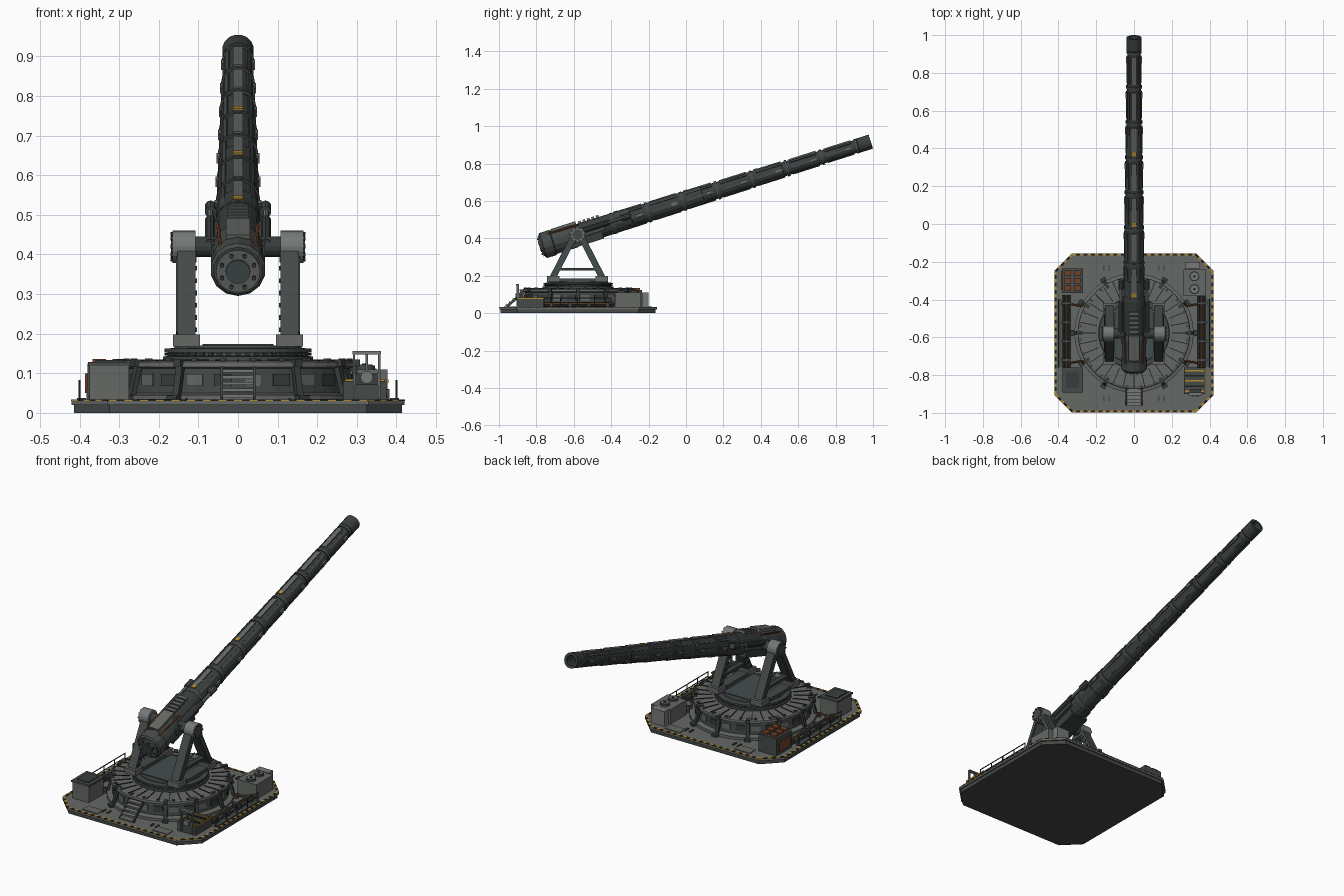
import bpy, bmesh, math
from mathutils import Matrix, Vector

if "Cube" in bpy.data.objects:
    bpy.data.objects.remove(bpy.data.objects["Cube"])

COLOURS = {
    "deck_grey": (0.13, 0.138, 0.13), "dark_steel": (0.058, 0.068, 0.066), "gun_steel": (0.04, 0.049, 0.048),
    "light_steel": (0.18, 0.19, 0.185), "blue_steel": (0.055, 0.075, 0.08), "black": (0.012, 0.013, 0.013),
    "rust": (0.17, 0.055, 0.02), "yellow": (0.45, 0.26, 0.03), "underside": (0.06, 0.06, 0.06)}
NAMES = list(COLOURS)
MATS = []
for n, c in COLOURS.items():
    m = bpy.data.materials.new(n)
    m.diffuse_color = (*c, 1)
    m.use_nodes = True
    m.node_tree.nodes["Principled BSDF"].inputs["Base Color"].default_value = m.diffuse_color
    MATS.append(m)


class Part:
    """Collects simple solids into one named object."""
    def __init__(self, name, frame=Matrix()):
        self.name, self.frame, self.bm = name, frame, bmesh.new()

    def paint(self, verts, mat):
        for f in {f for v in verts for f in v.link_faces}:
            f.material_index = NAMES.index(mat)

    def box(self, loc, size, mat, rot=Matrix()):
        M = self.frame @ Matrix.Translation(loc) @ rot @ Matrix.Diagonal((*size, 1))
        self.paint(bmesh.ops.create_cube(self.bm, size=1, matrix=M)["verts"], mat)

    def cyl(self, a, b, r, mat, n=8, r2=None):
        a, b = Vector(a), Vector(b)
        q = (b - a).to_track_quat('Z', 'Y').to_matrix().to_4x4()
        M = self.frame @ Matrix.Translation((a + b) / 2) @ q
        self.paint(bmesh.ops.create_cone(self.bm, cap_ends=True, segments=n, radius1=r,
                   radius2=r if r2 is None else r2, depth=(b - a).length, matrix=M)["verts"], mat)

    def beam(self, a, b, w, d, mat):
        """Bar in a y-z plane: w across x, d in plane."""
        a, b = Vector(a), Vector(b)
        v = b - a
        self.box((a + b) / 2, (w, v.length, d), mat, Matrix.Rotation(math.atan2(v.z, v.y), 4, 'X'))

    def lathe(self, profile, n, mat, rot=Matrix()):
        """Revolve (radius, height) points about local z."""
        M = self.frame @ rot @ Matrix.Rotation(math.pi / n, 4, 'Z')
        rings = [[self.bm.verts.new(M @ Vector((r * math.cos(i * math.tau / n), r * math.sin(i * math.tau / n), h)))
                  for i in range(n)] for r, h in profile]
        faces = [self.bm.faces.new((p[i], p[(i + 1) % n], q[(i + 1) % n], q[i]))
                 for p, q in zip(rings, rings[1:]) for i in range(n)]
        faces += [self.bm.faces.new(rings[0][::-1]), self.bm.faces.new(rings[-1])]
        for f in faces:
            f.material_index = NAMES.index(mat)

    def prism(self, pts, z0, z1, mat):
        lo = [self.bm.verts.new(self.frame @ Vector((*p, z0))) for p in pts]
        hi = [self.bm.verts.new(self.frame @ Vector((*p, z1))) for p in pts]
        k = len(pts)
        self.bm.faces.new(lo[::-1])
        self.bm.faces.new(hi)
        for i in range(k):
            self.bm.faces.new((lo[i], lo[(i + 1) % k], hi[(i + 1) % k], hi[i]))
        self.paint(lo + hi, mat)

    def done(self):
        bmesh.ops.recalc_face_normals(self.bm, faces=self.bm.faces)
        me = bpy.data.meshes.new(self.name)
        self.bm.to_mesh(me)
        self.bm.free()
        for m in MATS:
            me.materials.append(m)
        bpy.context.collection.objects.link(bpy.data.objects.new(self.name, me))


BASE = Matrix.Translation((0, -0.577, 0))
GUN = Matrix.Translation((0, -0.58, 0.42)) @ Matrix.Rotation(math.radians(17.6), 4, 'X')
ALONG = Matrix.Rotation(-math.pi / 2, 4, 'X')      # lathe axis z -> gun axis y


def rotz(a):
    return Matrix.Rotation(a, 4, 'Z')


def octagon(h, c):
    return [(h, -h + c), (h, h - c), (h - c, h), (-h + c, h), (-h, h - c), (-h, -h + c), (-h + c, -h), (h - c, -h)]


# Platform with chamfered corners and a hazard-striped rim
p = Part("platform", BASE)
p.prism(octagon(0.414, 0.09), 0, 0.02, "dark_steel")
p.prism(octagon(0.421, 0.092), 0.02, 0.031, "deck_grey")
for f in p.bm.faces:
    if max(v.co.z for v in f.verts) < 0.001:
        f.material_index = NAMES.index("underside")
p.done()
p = Part("hazard_rim", BASE)
rim = [Vector((*q, 0.0315)) for q in octagon(0.416, 0.09)]
for a, b in zip(rim, rim[1:] + rim[:1]):
    k = max(3, round((b - a).length / 0.02))
    for i in range(k):
        q = a.lerp(b, (i + 0.5) / k)
        p.box(q, ((b - a).length / k, 0.012, 0.004), "black" if i % 2 else "yellow",
              rotz(math.atan2(b.y - a.y, b.x - a.x)))
p.done()
# Deck panels and tie-downs
p = Part("deck_fittings", BASE)
for sx in (-1, 1):
    for sy in (-1, 1):
        for i in range(2):
            p.box((sx * (0.13 + 0.03 * i), sy * 0.345, 0.034), (0.008, 0.03, 0.006), "dark_steel")
        p.box((sx * 0.21, sy * 0.37, 0.033), (0.09, 0.05, 0.004), "deck_grey")
    p.box((sx * 0.395, 0, 0.034), (0.022, 0.36, 0.006), "dark_steel")
p.done()

# Fixed drum under the turntable
p = Part("base_drum", BASE)
p.lathe([(0.315, 0.03), (0.315, 0.045), (0.288, 0.05), (0.284, 0.112), (0.298, 0.116), (0.296, 0.128),
         (0.285, 0.132), (0.18, 0.132)], 48, "deck_grey")
for f in p.bm.faces:
    if abs(f.normal.z) < 0.4 and 0.06 < f.calc_center_median().z < 0.1:
        f.material_index = NAMES.index("dark_steel")
p.done()
p = Part("drum_details", BASE)
for i in range(32):                                   # top panel seams
    R = rotz(i * math.tau / 32)
    p.box(R @ Vector((0.245, 0, 0.133)), (0.09, 0.004, 0.004), "black", R)
for i in range(24):                                   # side panels and rim bolts
    R = rotz((i + 0.5) * math.tau / 24)
    p.box(R @ Vector((0.286, 0, 0.083)), (0.008, 0.045, 0.03), "gun_steel" if i % 2 else "deck_grey", R)
    p.box(R @ Vector((0.284, 0, 0.134)), (0.014, 0.014, 0.006), "dark_steel", R)
for i in range(12):                                   # slanted buttresses
    if i == 9:
        continue
    R = rotz(i * math.tau / 12)
    p.box(R @ Vector((0.302, 0, 0.075)), (0.014, 0.018, 0.095), "gun_steel", R @ Matrix.Rotation(-0.25, 4, 'Y'))
    p.box(R @ Vector((0.29, 0, 0.126)), (0.035, 0.02, 0.018), "gun_steel", R)
    p.box(R @ Vector((0.318, 0, 0.037)), (0.035, 0.03, 0.014), "gun_steel", R)
p.done()

# Rotating turntable with roller studs
p = Part("turntable", BASE)
p.lathe([(0.19, 0.132), (0.19, 0.142), (0.178, 0.144), (0.178, 0.152), (0.186, 0.153), (0.186, 0.162),
         (0.162, 0.164), (0.16, 0.17)], 40, "dark_steel")
for i in range(48):
    R = rotz(i * math.tau / 48)
    p.box(R @ Vector((0.18, 0, 0.148)), (0.01, 0.012, 0.007), "gun_steel", R)
p.box((0, 0, 0.172), (0.18, 0.26, 0.005), "blue_steel")
p.done()

# Front access stairs
p = Part("access_stairs", BASE)
for i in range(5):
    p.box((0, -0.375 + 0.018 * i, 0.042 + 0.016 * i), (0.078, 0.024, 0.008), "light_steel")
for s in (-1, 1):
    p.beam((s * 0.041, -0.38, 0.036), (s * 0.041, -0.295, 0.112), 0.006, 0.014, "dark_steel")
p.done()

# A-frame cheeks carrying the trunnions
for s, side in ((-1, "left"), (1, "right")):
    p = Part(side + "_cheek_frame")
    x = s * 0.13
    for d in (-1, 1):
        p.beam((x, -0.58 + d * 0.135, 0.185), (x, -0.58 + d * 0.022, 0.405), 0.046, 0.034, "dark_steel")
        p.beam((s * 0.154, -0.58 + d * 0.126, 0.2), (s * 0.154, -0.58 + d * 0.03, 0.385), 0.006, 0.016, "blue_steel")
        p.box((x, -0.58 + d * 0.13, 0.183), (0.068, 0.066, 0.03), "deck_grey")
        for i in range(6):
            p.box((s * 0.106, -0.58 + d * (0.125 - 0.017 * i), 0.21 + 0.031 * i), (0.006, 0.012, 0.012), "gun_steel")
    p.box((x, -0.58, 0.177), (0.056, 0.29, 0.016), "dark_steel")
    p.box((x, -0.58, 0.235), (0.03, 0.19, 0.014), "gun_steel")
    p.cyl((s * 0.107, -0.58, 0.42), (s * 0.165, -0.58, 0.42), 0.041, "light_steel", 20)
    p.cyl((s * 0.165, -0.58, 0.42), (s * 0.169, -0.58, 0.42), 0.028, "dark_steel", 16)
    p.box((x, -0.58, 0.395), (0.05, 0.07, 0.03), "dark_steel")
    for i in range(10):
        a = i * math.tau / 10
        p.cyl((s * 0.163, -0.58 + 0.034 * math.cos(a), 0.42 + 0.034 * math.sin(a)),
              (s * 0.171, -0.58 + 0.034 * math.cos(a), 0.42 + 0.034 * math.sin(a)), 0.005, "gun_steel", 6)
    p.cyl((s * 0.03, -0.58, 0.42), (s * 0.11, -0.58, 0.42), 0.026, "gun_steel", 16)
    p.done()

# Barrel: stepped tapering tube with hollow muzzle
p = Part("barrel", GUN)
p.lathe([(0.058, 0.0), (0.056, 0.3), (0.052, 0.302), (0.049, 0.7), (0.046, 0.702), (0.042, 1.15), (0.039, 1.152),
         (0.035, 1.57), (0.04, 1.575), (0.04, 1.645), (0.026, 1.645), (0.024, 1.56)], 16, "gun_steel", ALONG)
p.done()
p = Part("barrel_bore", GUN)
p.cyl((0, 1.55, 0), (0, 1.565, 0), 0.0245, "black", 16)
p.done()
# Barrel hoops, rails and top plates
p = Part("barrel_fittings", GUN)


def radius(t):
    return 0.057 - 0.0135 * t


for i in range(8):
    t = 0.2 + 0.195 * i
    r = radius(t)
    p.cyl((0, t - 0.007, 0), (0, t + 0.007, 0), r + 0.004, "dark_steel", 16)
    if i == 7:
        continue
    m = t + 0.0975
    r = radius(m) - 0.001
    for k in range(8):
        R = Matrix.Rotation(k * math.tau / 8, 4, 'Y')
        top = k == 0
        p.box(R @ Vector((0, m, r)), (0.026 if top else 0.012, 0.15, 0.009 if top else 0.007),
              "deck_grey" if top else "dark_steel", R)
    for s in (-1, 1):
        p.box((s * (r + 0.003), m + 0.05, 0), (0.008, 0.03, 0.018), "deck_grey")
    if i in (0, 2, 4):
        p.box((0, t + 0.03, r + 0.005), (0.024, 0.022, 0.005), "yellow")
p.done()

# Breech with bolted end cap
p = Part("breech", GUN)
p.lathe([(0.062, -0.2), (0.07, -0.192), (0.07, -0.14), (0.065, -0.135), (0.065, -0.02), (0.058, 0.0)],
        14, "dark_steel", ALONG)
p.cyl((0, -0.207, 0), (0, -0.195, 0), 0.056, "deck_grey", 20)
p.cyl((0, -0.213, 0), (0, -0.2, 0), 0.031, "blue_steel", 20)
for i in range(8):
    a = (i + 0.5) * math.tau / 8
    x, z = 0.044 * math.cos(a), 0.044 * math.sin(a)
    p.cyl((x, -0.214, z), (x, -0.2, z), 0.006, "gun_steel", 6)
p.box((0, -0.06, 0.062), (0.06, 0.14, 0.02), "deck_grey")
for i in range(5):
    p.box((0, 0.03 + 0.025 * i, 0.06), (0.052, 0.015, 0.014), "deck_grey")
for s in (-1, 1):
    p.cyl((s * 0.045, -0.15, 0.053), (s * 0.05, 0.02, 0.05), 0.005, "rust", 6)
p.done()
# Cradle and recoil cylinders beside the barrel
p = Part("cradle", GUN)
p.box((0, 0.03, -0.03), (0.1, 0.2, 0.065), "gun_steel")
for s in (-1, 1):
    p.box((s * 0.058, 0.05, 0), (0.02, 0.2, 0.04), "dark_steel")
    p.cyl((s * 0.07, -0.02, 0.012), (s * 0.07, 0.18, 0.012), 0.014, "gun_steel", 10)
    p.cyl((s * 0.07, 0.18, 0.012), (s * 0.07, 0.25, 0.012), 0.008, "light_steel", 8)
    p.cyl((s * 0.069, 0.25, 0.012), (s * 0.069, 0.3, 0.012), 0.015, "dark_steel", 10)
    p.box((s * 0.058, 0.275, 0.008), (0.02, 0.03, 0.03), "gun_steel")
p.done()

# Front-left equipment locker
p = Part("equipment_locker")
p.box((-0.325, -0.825, 0.075), (0.1, 0.125, 0.088), "deck_grey")
p.box((-0.325, -0.825, 0.123), (0.108, 0.132, 0.01), "dark_steel")
p.box((-0.325, -0.825, 0.13), (0.07, 0.09, 0.006), "gun_steel")
p.done()
# Rear-left ammunition rack with rust-coloured caps
p = Part("ammunition_rack")
p.box((-0.325, -0.3, 0.078), (0.11, 0.13, 0.094), "dark_steel")
for i in range(2):
    for j in range(3):
        p.box((-0.35 + 0.05 * i, -0.34 + 0.04 * j, 0.13), (0.034, 0.028, 0.012), "rust")
p.box((-0.383, -0.3, 0.075), (0.008, 0.1, 0.05), "rust")
p.done()
# Rear-right generator with twin fans
p = Part("generator")
p.box((0.32, -0.31, 0.07), (0.115, 0.14, 0.08), "deck_grey")
p.box((0.31, -0.218, 0.072), (0.08, 0.036, 0.08), "light_steel")
for y in (-0.345, -0.277):
    p.cyl((0.32, y, 0.108), (0.32, y, 0.12), 0.026, "dark_steel", 16)
    p.cyl((0.32, y, 0.118), (0.32, y, 0.122), 0.02, "light_steel", 12)
    p.cyl((0.32, y, 0.12), (0.32, y, 0.125), 0.007, "black", 8)
p.done()
# Front-right control station with canopy frame
p = Part("control_station")
p.box((0.32, -0.83, 0.055), (0.11, 0.14, 0.05), "dark_steel")
for i in range(5):
    p.box((0.32, -0.885 + 0.027 * i, 0.082), (0.1, 0.008, 0.006), "black" if i % 2 else "yellow")
p.box((0.378, -0.83, 0.08), (0.005, 0.14, 0.008), "yellow")
for x in (0.293, 0.357):
    p.box((x, -0.9, 0.095), (0.006, 0.012, 0.12), "deck_grey")
p.box((0.325, -0.9, 0.152), (0.072, 0.016, 0.008), "light_steel")
p.box((0.325, -0.897, 0.122), (0.006, 0.006, 0.06), "deck_grey")
p.box((0.325, -0.89, 0.085), (0.06, 0.03, 0.03), "gun_steel")
p.cyl((0.325, -0.912, 0.09), (0.325, -0.9, 0.09), 0.016, "light_steel", 12)
p.done()

# Side railings and supply pipes
for s, side in ((-1, "left"), (1, "right")):
    p = Part(side + "_railing")
    for i in range(5):
        p.cyl((s * 0.4, -0.76 + 0.09 * i, 0.03), (s * 0.4, -0.76 + 0.09 * i, 0.082), 0.003, "gun_steel", 6)
    for z in (0.057, 0.081):
        p.cyl((s * 0.4, -0.762, z), (s * 0.4, -0.398, z), 0.0028, "gun_steel", 6)
    p.done()
    p = Part(side + "_supply_pipes")
    for x, z, m in ((0.372, 0.042, "gun_steel"), (0.358, 0.05, "rust"), (0.343, 0.045, "dark_steel")):
        p.cyl((s * x, -0.765, z), (s * x, -0.375, z), 0.0055, m, 8)
    for i in range(4):
        p.box((s * 0.358, -0.72 + 0.1 * i, 0.045), (0.05, 0.014, 0.03), "dark_steel")
    for y in (-0.74, -0.42):
        p.cyl((s * 0.27, -0.577 + (y + 0.577) * 0.9, 0.05), (s * 0.36, y, 0.05), 0.005, "rust", 8)
    p.done()
